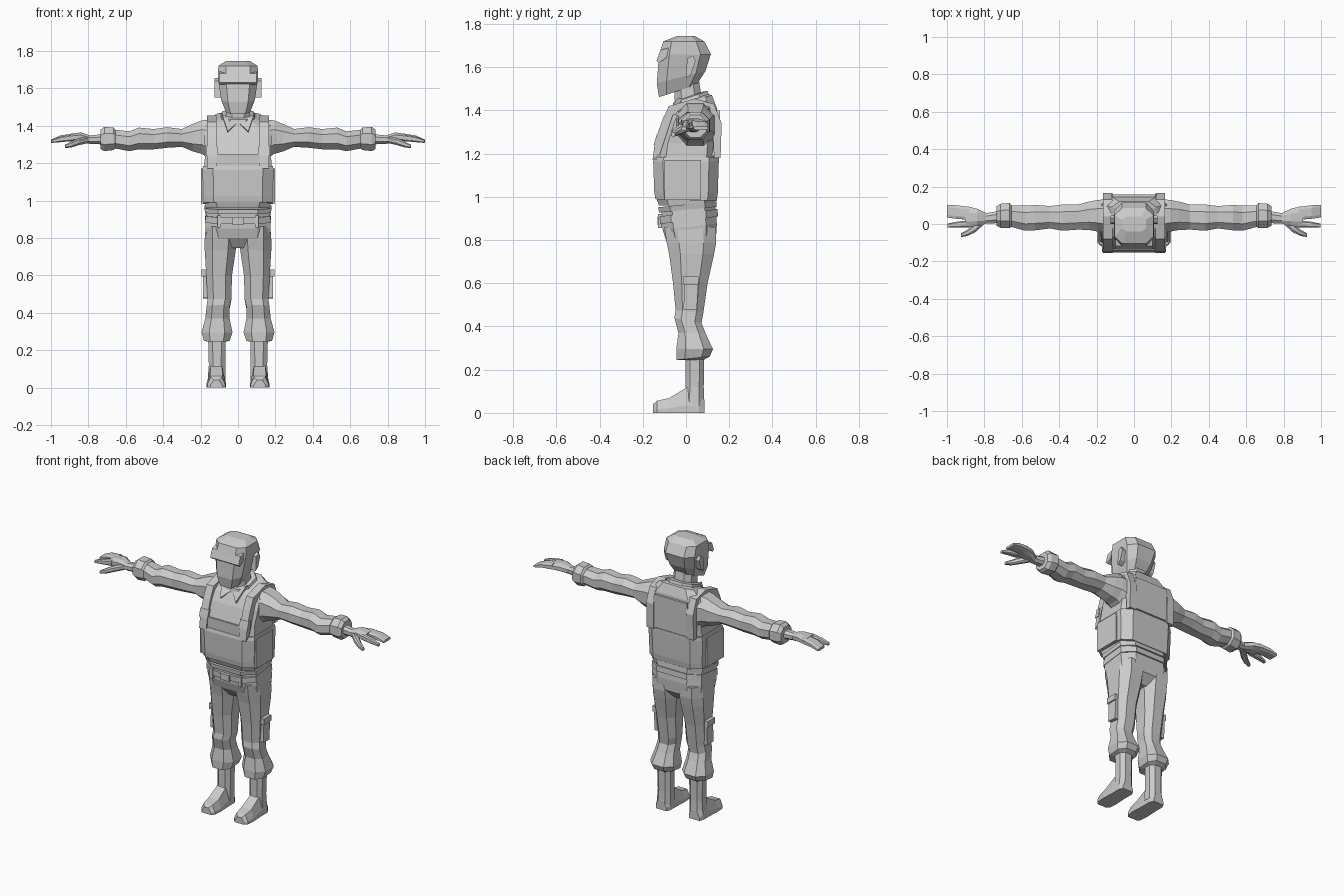
import bpy, bmesh

# maps (along, a, b) to xyz for each extrusion axis
TO_XYZ = {'x': lambda t, a, b: (t, a, b),
          'y': lambda t, a, b: (a, t, b),
          'z': lambda t, a, b: (a, b, t)}


def finish(name, bm, mirror):
    bmesh.ops.recalc_face_normals(bm, faces=bm.faces)
    me = bpy.data.meshes.new(name)
    bm.to_mesh(me)
    bm.free()
    ob = bpy.data.objects.new(name, me)
    bpy.context.collection.objects.link(ob)
    if mirror:
        mod = ob.modifiers.new("mirror", 'MIRROR')
        mod.use_mirror_merge = False
    return ob


def skin(name, rings, mirror):
    """Bridge equal-sized rings of points and cap both ends."""
    bm = bmesh.new()
    vs = [[bm.verts.new(p) for p in r] for r in rings]
    n = len(vs[0])
    for r, q in zip(vs, vs[1:]):
        for i in range(n):
            j = (i + 1) % n
            bm.faces.new((r[i], r[j], q[j], q[i]))
    bm.faces.new(vs[0])
    bm.faces.new(vs[-1])
    return finish(name, bm, mirror)


def loft(name, axis, rings, c=0.5, mirror=False):
    """Octagonal loft; ring = (along, a0, a1, b0, b1, tilt of along by b)."""
    k = 1 - c
    octo = [(1, -k), (1, k), (k, 1), (-k, 1), (-1, k), (-1, -k), (-k, -1), (k, -1)]
    out = []
    for t, a0, a1, b0, b1, *tilt in rings:
        s = tilt[0] if tilt else 0
        pts = []
        for u, v in octo:
            a = (a0 + a1) / 2 + u * (a1 - a0) / 2
            b = (b0 + b1) / 2 + v * (b1 - b0) / 2
            pts.append(TO_XYZ[axis](t + s * b, a, b))
        out.append(pts)
    return skin(name, out, mirror)


def plate(name, axis, profile, t0, t1, mirror=False):
    """Flat profile extruded along an axis."""
    return skin(name, [[TO_XYZ[axis](t, a, b) for a, b in profile] for t in (t0, t1)], mirror)


def rect(a0, a1, b0, b1):
    return [(a0, b0), (a1, b0), (a1, b1), (a0, b1)]


# head, cap peak, ears, neck
loft("head", 'z', [(1.503, -.065, .065, -.125, .05, .33),
                   (1.56, -.09, .09, -.135, .09, .25),
                   (1.66, -.108, .108, -.125, .115),
                   (1.72, -.105, .105, -.105, .085),
                   (1.745, -.065, .065, -.04, .04)], .4)
plate("cap_peak", 'x', [(-.08, 1.69), (-.118, 1.68), (-.137, 1.63), (-.125, 1.62), (-.09, 1.645)], -.1, .1)
plate("ear", 'x', [(0, 1.55), (.025, 1.57), (.045, 1.63), (.03, 1.655), (.005, 1.64)], .09, .125, True)
loft("neck", 'z', [(1.38, -.07, .07, -.05, .085), (1.54, -.06, .06, -.055, .06)], .5)

# torso
loft("shirt_body", 'z', [(.96, -.172, .172, -.125, .13),
                         (1.0, -.178, .178, -.14, .135),
                         (1.17, -.182, .182, -.146, .145),
                         (1.25, -.175, .175, -.133, .15),
                         (1.34, -.18, .18, -.1, .153),
                         (1.40, -.175, .175, -.07, .142, .1),
                         (1.435, -.12, .12, -.05, .12, .3),
                         (1.445, -.075, .075, -.04, .1, .3)], .35)
loft("vest", 'z', [(.985, -.186, .186, -.142, .142, -.03),
                   (1.02, -.186, .186, -.147, .147, -.03),
                   (1.165, -.19, .19, -.152, .152),
                   (1.185, -.186, .186, -.147, .152)], .3)
plate("vest_bib", 'y', [(-.15, 1.17), (.15, 1.17), (.13, 1.25), (-.13, 1.25)], -.143, -.1)
plate("side_pouch", 'x', rect(-.1, .07, .985, 1.17), .17, .197, True)
plate("shoulder_strap", 'x', [(-.155, 1.17), (-.143, 1.26), (-.112, 1.35), (-.08, 1.42), (.04, 1.455),
                              (.13, 1.43), (.165, 1.34), (.16, 1.18), (.13, 1.18), (.12, 1.38),
                              (.04, 1.4), (-.06, 1.38), (-.12, 1.2)], .115, .165, True)
plate("strap_buckle", 'x', [(-.15, 1.24), (-.135, 1.29), (-.11, 1.29), (-.12, 1.24)], .11, .17, True)
plate("back_yoke", 'y', [(-.15, 1.19), (.15, 1.19), (.115, 1.4), (-.115, 1.4)], .12, .158)

# collar band and its two front points
loft("collar", 'z', [(1.425, -.095, .095, -.065, .11, .35),
                     (1.455, -.085, .085, -.06, .1, .35),
                     (1.46, -.07, .07, -.05, .08, .35)], .5)
loft_rings = [[(.005, -.062, 1.415), (.085, -.035, 1.46), (.055, -.105, 1.37)],
              [(.005, -.04, 1.41), (.085, -.01, 1.45), (.055, -.08, 1.36)]]
skin("collar_point", loft_rings, True)

# shirt hem, belt and buckle
loft("shirt_hem", 'z', [(.94, -.175, .175, -.125, .142, .1), (.965, -.18, .18, -.128, .14, .1)], .4)
loft("belt", 'z', [(.89, -.176, .176, -.122, .148, .13), (.925, -.174, .174, -.124, .146, .13)], .4)
plate("belt_buckle", 'y', rect(-.03, .03, .87, .91), -.132, -.11)
plate("belt_loop", 'y', rect(.09, .11, .855, .92), -.129, -.11, True)

# trousers
loft("trouser_hips", 'z', [(.955, -.17, .17, -.115, .135, .1),
                           (.86, -.175, .175, -.108, .143, .1),
                           (.80, -.168, .168, -.093, .138),
                           (.745, -.07, .07, -.05, .09)], .4)
loft("trouser_leg", 'z', [(.86, .03, .173, -.1, .14),
                          (.79, .008, .178, -.09, .14),
                          (.735, .012, .178, -.078, .13),
                          (.6, .032, .17, -.06, .1),
                          (.47, .036, .163, -.048, .08, -.1),
                          (.43, .045, .168, -.054, .072, -.2),
                          (.37, .045, .175, -.035, .09),
                          (.295, .03, .195, -.045, .125),
                          (.25, .045, .182, -.045, .11, .1),
                          (.245, .07, .155, -.005, .08)], .5, True)
plate("cargo_pocket", 'x', [(-.012, .48), (.05, .475), (.058, .615), (-.005, .62)], .15, .186, True)
plate("pocket_flap", 'x', rect(-.015, .058, .595, .632), .15, .194, True)

# boots
loft("boot_shaft", 'z', [(.27, .065, .16, -.002, .085),
                         (.12, .068, .156, -.002, .082),
                         (.03, .066, .163, -.01, .085)], .5, True)
foot = [[(.064 + d, y, 0), (.168 - d, y, 0), (.168 - d, y, .3 * h), (.15 - d, y, h),
         (.082 + d, y, h), (.064 + d, y, .3 * h)]
        for y, h, d in [(.085, .06, .015), (.06, .11, .004), (.0, .115, .004),
                        (-.08, .068, 0), (-.135, .056, .004), (-.152, .04, .02)]]
skin("boot_foot", foot, True)

# sleeves with folds, and cuffs
loft("sleeve", 'x', [(.13, -.055, .135, 1.21, 1.435),
                     (.195, -.04, .128, 1.25, 1.428),
                     (.24, -.032, .12, 1.262, 1.41),
                     (.30, -.03, .104, 1.287, 1.382),
                     (.38, -.036, .104, 1.282, 1.392),
                     (.45, -.024, .096, 1.274, 1.382),
                     (.53, -.034, .102, 1.274, 1.39),
                     (.58, -.036, .098, 1.264, 1.37),
                     (.655, -.016, .1, 1.278, 1.378),
                     (.665, -.022, .112, 1.27, 1.39),
                     (.715, -.02, .108, 1.264, 1.394),
                     (.735, -.01, .095, 1.275, 1.378)], .55, True)

# hand
loft("palm", 'x', [(.72, .005, .07, 1.3, 1.355),
                   (.79, .002, .058, 1.303, 1.348),
                   (.84, -.01, .082, 1.312, 1.364),
                   (.90, -.018, .096, 1.318, 1.356)], .55, True)
loft("fingers", 'x', [(.88, .022, .092, 1.32, 1.358),
                      (.95, .028, .1, 1.318, 1.348),
                      (1.0, .035, .103, 1.31, 1.326)], .4, True)
loft("index_finger", 'x', [(.88, -.018, .02, 1.318, 1.354),
                           (.95, -.019, .012, 1.312, 1.342),
                           (.998, -.02, .002, 1.308, 1.324)], .4, True)
loft("thumb", 'x', [(.80, .0, .045, 1.308, 1.342),
                    (.85, -.045, .005, 1.296, 1.334),
                    (.89, -.064, -.03, 1.284, 1.316),
                    (.925, -.07, -.05, 1.28, 1.298)], .5, True)
